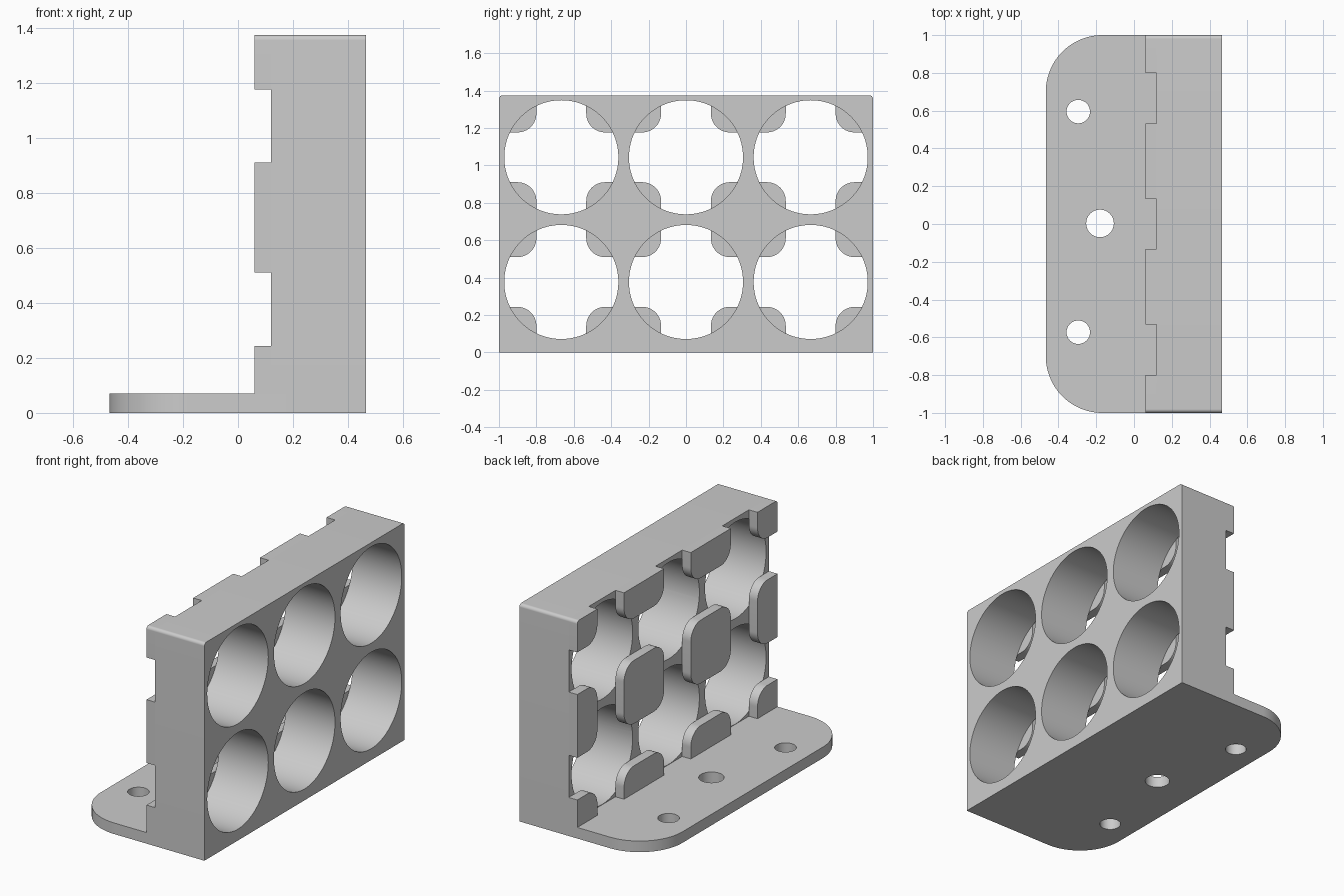
import bpy, bmesh, math
from mathutils import Vector

if "Cube" in bpy.data.objects:
    bpy.data.objects.remove(bpy.data.objects["Cube"])

grey = bpy.data.materials.new("light grey")
grey.use_nodes = True
grey.diffuse_color = (0.6, 0.6, 0.6, 1)
grey.node_tree.nodes["Principled BSDF"].inputs["Base Color"].default_value = grey.diffuse_color

PITCH = 2 / 3
BASE_TOP, TOP = 0.07, 1.375
PAD_X, BLOCK_X, BACK_X = 0.06, 0.12, 0.465
HOLE_Z = (0.377, 0.377 + PITCH)


def rounded_rect(a0, a1, b0, b1, radii, steps=16):
    """Counter-clockwise outline; radii run from the low-low corner."""
    corners = [(a0, b0, 1, 1), (a1, b0, -1, 1), (a1, b1, -1, -1), (a0, b1, 1, -1)]
    points = []
    for i, ((a, b, da, db), r) in enumerate(zip(corners, radii)):
        if r == 0:
            points.append((a, b))
            continue
        for s in range(steps + 1):
            t = math.pi + (i + s / steps) * math.pi / 2
            points.append((a + da * r + r * math.cos(t), b + db * r + r * math.sin(t)))
    return points


def circle(a, b, r, steps=96):
    return [(a + r * math.cos(2 * math.pi * i / steps),
             b + r * math.sin(2 * math.pi * i / steps)) for i in range(steps)]


def prism(name, outline, axis, low, high):
    """Extrude an outline along X (outline in y, z) or Z (outline in x, y)."""
    place = (lambda a, b: (low, a, b)) if axis == "X" else (lambda a, b: (a, b, low))
    shift = Vector((high - low, 0, 0) if axis == "X" else (0, 0, high - low))
    bm = bmesh.new()
    face = bm.faces.new([bm.verts.new(place(a, b)) for a, b in outline])
    new = bmesh.ops.extrude_face_region(bm, geom=[face])["geom"]
    bmesh.ops.translate(bm, vec=shift, verts=[v for v in new if isinstance(v, bmesh.types.BMVert)])
    bmesh.ops.recalc_face_normals(bm, faces=bm.faces)
    mesh = bpy.data.meshes.new(name)
    bm.to_mesh(mesh)
    bm.free()
    mesh.materials.append(grey)
    obj = bpy.data.objects.new(name, mesh)
    bpy.context.collection.objects.link(obj)
    return obj


def select(obj):
    bpy.ops.object.select_all(action="DESELECT")
    obj.select_set(True)
    bpy.context.view_layer.objects.active = obj


def drill(obj, cutters):
    select(obj)
    for cutter in cutters:
        mod = obj.modifiers.new("hole", "BOOLEAN")
        mod.operation, mod.solver, mod.object = "DIFFERENCE", "EXACT", cutter
        bpy.ops.object.modifier_apply(modifier=mod.name)
        bpy.data.objects.remove(cutter)


def smooth(obj):
    select(obj)
    bpy.ops.object.shade_smooth_by_angle(angle=math.radians(30))


# Mounting flange with three screw holes
flange = prism("mounting_flange",
               rounded_rect(-0.467, BACK_X, -1, 1, (0.3, 0, 0, 0.3), 32), "Z", 0, BASE_TOP)
screws = [(-0.295, 0.595, 0.062), (-0.18, 0.003, 0.073), (-0.295, -0.573, 0.062)]
drill(flange, [prism("screw_cutter", circle(x, y, r), "Z", -0.1, 0.2) for x, y, r in screws])
smooth(flange)

# Upright block with two rows of three round sockets
block = prism("socket_block",
              rounded_rect(-1, 1, BASE_TOP, TOP, (0, 0, 0.02, 0.02)), "X", BLOCK_X, BACK_X)
drill(block, [prism("socket_cutter", circle(y, z, 0.305), "X", 0, 0.6)
              for z in HOLE_Z for y in (-PITCH, 0, PITCH)])
smooth(block)

# Retaining pads between the sockets, trimmed at the block outline
HALF, ROUND = 0.2, 0.1
for row, name in enumerate(("bottom", "middle", "top")):
    zc = HOLE_Z[0] + (row - 0.5) * PITCH
    z0, z1 = max(zc - HALF, BASE_TOP), min(zc + HALF, TOP)
    for col in range(4):
        yc = (col - 1.5) * PITCH
        y0, y1 = max(yc - HALF, -1), min(yc + HALF, 1)
        left_free, right_free = col > 0, col < 3
        low = ROUND if row > 0 else 0
        high = ROUND if row < 2 else 0
        edge = 0.02 if row == 2 else 0
        radii = (low * left_free, low * right_free,
                 high if right_free else edge, high if left_free else edge)
        smooth(prism(f"{name}_pad_{col + 1}",
                     rounded_rect(y0, y1, z0, z1, radii), "X", PAD_X, BLOCK_X))
